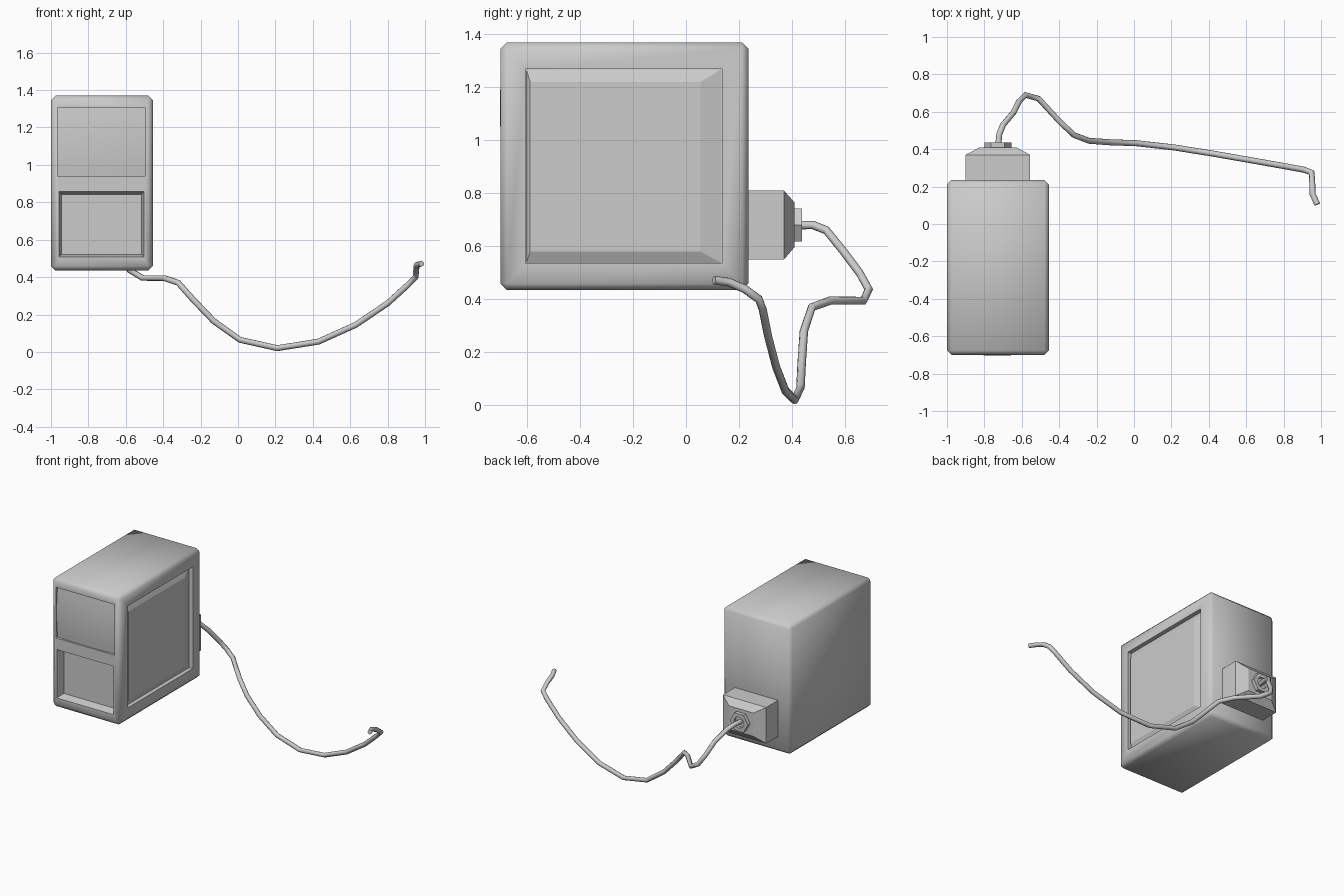
import bpy, bmesh, math

if "Cube" in bpy.data.objects:
    bpy.data.objects.remove(bpy.data.objects["Cube"])


def finish(name, bm, angle=None):
    bmesh.ops.recalc_face_normals(bm, faces=bm.faces)
    me = bpy.data.meshes.new(name)
    bm.to_mesh(me)
    bm.free()
    ob = bpy.data.objects.new(name, me)
    bpy.context.collection.objects.link(ob)
    if angle:
        smooth(ob, angle)
    return ob


def smooth(ob, angle):
    bpy.ops.object.select_all(action='DESELECT')
    ob.select_set(True)
    bpy.context.view_layer.objects.active = ob
    bpy.ops.object.shade_smooth_by_angle(angle=math.radians(angle))


def loft(name, axis, *sections):
    """Stack of rectangles (position, a0, a1, z0, z1) along x or y."""
    bm = bmesh.new()
    rings = []
    for p, a0, a1, z0, z1 in sections:
        ring = [(a0, z0), (a1, z0), (a1, z1), (a0, z1)]
        rings.append([bm.verts.new((p, a, z) if axis == 'x' else (a, p, z)) for a, z in ring])
    for r, s in zip(rings, rings[1:]):
        for i in range(4):
            j = (i + 1) % 4
            bm.faces.new((r[i], r[j], s[j], s[i]))
    bm.faces.new(rings[0])
    bm.faces.new(rings[-1])
    return finish(name, bm)


def cut(target, cutter):
    m = target.modifiers.new("cut", 'BOOLEAN')
    m.operation, m.object, m.solver = 'DIFFERENCE', cutter, 'EXACT'
    cutter.hide_render = True
    bpy.context.view_layer.objects.active = target
    bpy.ops.object.modifier_apply(modifier=m.name)
    bpy.data.objects.remove(cutter)


# cabinet with chamfered edges
cabinet = loft("cabinet", 'y', (-0.70, -1.0, -0.455, 0.435, 1.37), (0.235, -1.0, -0.455, 0.435, 1.37))
bm = bmesh.new()
bm.from_mesh(cabinet.data)
bmesh.ops.bevel(bm, geom=bm.edges[:], offset=0.024, segments=1, affect='EDGES')
bm.to_mesh(cabinet.data)
bm.free()

# recesses: screen, lower front bay, side panel
cut(cabinet, loft("screen_cutter", 'y', (-0.75, -0.965, -0.495, 0.94, 1.305), (-0.67, -0.965, -0.495, 0.94, 1.305)))
cut(cabinet, loft("bay_cutter", 'y', (-0.75, -0.957, -0.503, 0.508, 0.857), (-0.70, -0.957, -0.503, 0.508, 0.857),
                  (-0.64, -0.943, -0.515, 0.522, 0.843)))
cut(cabinet, loft("side_cutter", 'x', (-0.40, -0.605, 0.135, 0.535, 1.27), (-0.485, -0.605, 0.135, 0.535, 1.27)))
smooth(cabinet, 50)

# raised panel in the side recess
loft("side_panel", 'x', (-0.495, -0.605, 0.135, 0.535, 1.27), (-0.485, -0.603, 0.133, 0.537, 1.268),
     (-0.465, -0.588, 0.055, 0.58, 1.22))

# bulging screen
bm = bmesh.new()
bmesh.ops.create_grid(bm, x_segments=8, y_segments=8, size=1)
for v in bm.verts:
    u, w = v.co.x, v.co.y
    v.co = (-0.73 + 0.235 * u, -0.68 - 0.023 * (1 - (u * u + w * w) / 2), 1.1225 + 0.1825 * w)
screen = finish("screen", bm, 40)
if screen.data.polygons[0].normal.y > 0:
    screen.data.flip_normals()

# tapered socket housing on the back
loft("socket_housing", 'y', (0.23, -0.90, -0.555, 0.55, 0.81), (0.37, -0.90, -0.555, 0.55, 0.81),
     (0.41, -0.825, -0.63, 0.597, 0.765))

# hexagonal nut around the cable
bpy.ops.mesh.primitive_cylinder_add(vertices=6, radius=0.072, depth=0.03, location=(-0.728, 0.422, 0.68),
                                    rotation=(math.pi / 2, 0, 0))
nut = bpy.context.object
nut.name = "cable_nut"
bpy.ops.object.transform_apply(location=True, rotation=True, scale=True)
if max(v.co.z for v in nut.data.vertices) > 0.68 + 0.07:  # points go sideways
    for v in nut.data.vertices:
        dx, dz = v.co.x + 0.728, v.co.z - 0.68
        v.co.x, v.co.z = -0.728 + dz, 0.68 - dx
bpy.ops.mesh.primitive_cylinder_add(vertices=12, radius=0.04, depth=0.04, location=(-0.728, 0.437, 0.68),
                                    rotation=(math.pi / 2, 0, 0))
bore = bpy.context.object
bore.name = "bore_cutter"
cut(nut, bore)

# hanging cable
path = [(-.728, .40, .68), (-.72, .48, .68), (-.70, .53, .66), (-.645, .595, .58), (-.615, .655, .50),
        (-.58, .69, .437), (-.51, .67, .395), (-.395, .545, .395), (-.32, .475, .37), (-.24, .445, .28),
        (-.13, .437, .165), (.01, .432, .065), (.21, .41, .02), (.43, .375, .055), (.63, .34, .145),
        (.80, .31, .26), (.91, .29, .36), (.95, .275, .40), (.953, .22, .44), (.955, .16, .465), (.98, .105, .472)]
cu = bpy.data.curves.new("cable", 'CURVE')
cu.dimensions = '3D'
cu.bevel_depth = 0.016
cu.bevel_resolution = 2
cu.use_fill_caps = True
sp = cu.splines.new('POLY')
sp.points.add(len(path) - 1)
for p, c in zip(sp.points, path):
    p.co = (*c, 1)
cable = bpy.data.objects.new("cable", cu)
bpy.context.collection.objects.link(cable)
